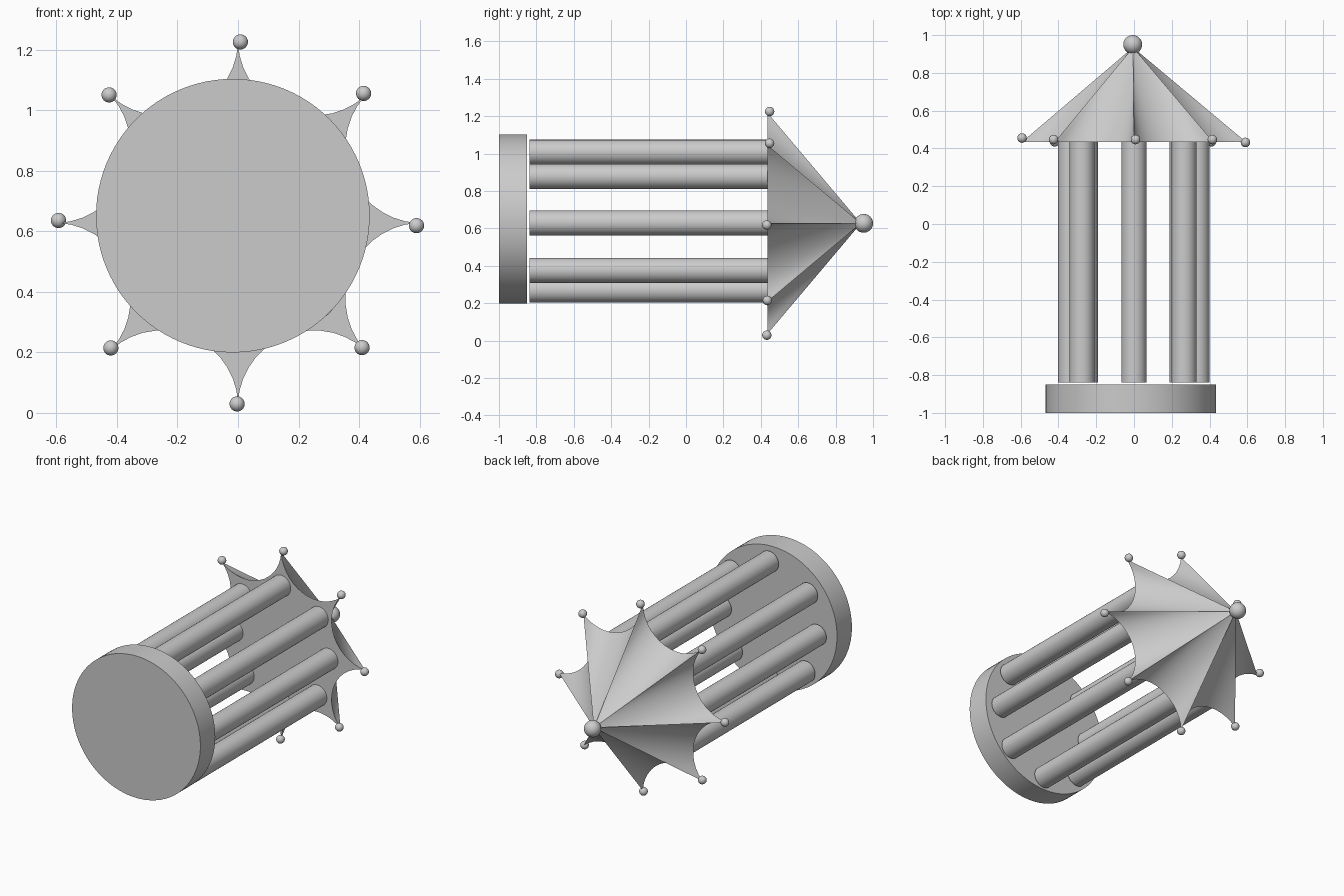
import bpy, bmesh, math
from mathutils import Vector

cube = bpy.data.objects.get("Cube")
if cube:
    bpy.data.objects.remove(cube)

grey = bpy.data.materials.new("stone grey")
grey.use_nodes = True
colour = (0.6, 0.6, 0.6, 1)
grey.diffuse_color = colour
grey.node_tree.nodes["Principled BSDF"].inputs["Base Color"].default_value = colour


def finish(obj, name, angle=40):
    obj.name = name
    obj.data.materials.append(grey)
    bpy.ops.object.select_all(action='DESELECT')
    obj.select_set(True)
    bpy.context.view_layer.objects.active = obj
    bpy.ops.object.shade_smooth_by_angle(angle=math.radians(angle))


def rod(name, x, z, radius, y0, y1, sides):
    bpy.ops.mesh.primitive_cylinder_add(
        vertices=sides, radius=radius, depth=y1 - y0,
        location=(x, (y0 + y1) / 2, z), rotation=(math.pi / 2, 0, 0))
    finish(bpy.context.object, name)


def ball(name, location, radius):
    bpy.ops.mesh.primitive_uv_sphere_add(
        segments=32, ring_count=16, radius=radius, location=location)
    finish(bpy.context.object, name)


AXIS_Z = 0.627
ROOF_Y = 0.435

# Round base slab
rod("base_disc", -0.017, 0.651, 0.452, -1.0, -0.85, 96)

# Ring of eight columns
columns = [(0, 1.007), (0.265, 0.878), (0.333, 0.63), (0.255, 0.376),
           (0, 0.27), (-0.257, 0.376), (-0.336, 0.63), (-0.275, 0.878)]
for i, (x, z) in enumerate(columns):
    rod(f"column_{i + 1}", x, z, 0.067, -0.838, ROOF_Y + 0.005, 32)

# Star-shaped roof: eight tips joined by concave arcs, drawn up to an apex
TIP, VALLEY, STEPS = 0.592, 0.405, 14
half = TIP * math.sin(math.pi / 8)
sag = TIP * math.cos(math.pi / 8) - VALLEY
arc_r = (half ** 2 + sag ** 2) / (2 * sag)
sweep = math.asin(half / arc_r)

bm = bmesh.new()
apex = bm.verts.new((-0.005, 0.935, AXIS_Z))
rim = []
for k in range(8):
    mid = (k + 0.5) * math.pi / 4
    out = Vector((math.sin(mid), 0, math.cos(mid)))
    side = Vector((math.cos(mid), 0, -math.sin(mid)))
    for s in range(STEPS):
        t = sweep * (2 * s / STEPS - 1)
        p = out * (VALLEY + arc_r * (1 - math.cos(t))) + side * arc_r * math.sin(t)
        rim.append(bm.verts.new((p.x, ROOF_Y, p.z + AXIS_Z)))
for i, v in enumerate(rim):
    bm.faces.new((v, rim[(i + 1) % len(rim)], apex))
bm.faces.new(rim)
bmesh.ops.recalc_face_normals(bm, faces=bm.faces)
mesh = bpy.data.meshes.new("roof")
bm.to_mesh(mesh)
bm.free()
roof = bpy.data.objects.new("roof", mesh)
bpy.context.collection.objects.link(roof)
finish(roof, "roof", 30)

# Finial and the small balls on the roof tips
ball("finial_ball", (-0.007, 0.95, AXIS_Z), 0.05)
tips = [(0.008, 0.447, 1.225), (0.415, 0.447, 1.055), (0.59, 0.432, 0.618),
        (0.41, 0.435, 0.215), (-0.003, 0.432, 0.029), (-0.42, 0.435, 0.214),
        (-0.593, 0.455, 0.635), (-0.426, 0.447, 1.05)]
for i, tip in enumerate(tips):
    ball(f"tip_ball_{i + 1}", tip, 0.025)
